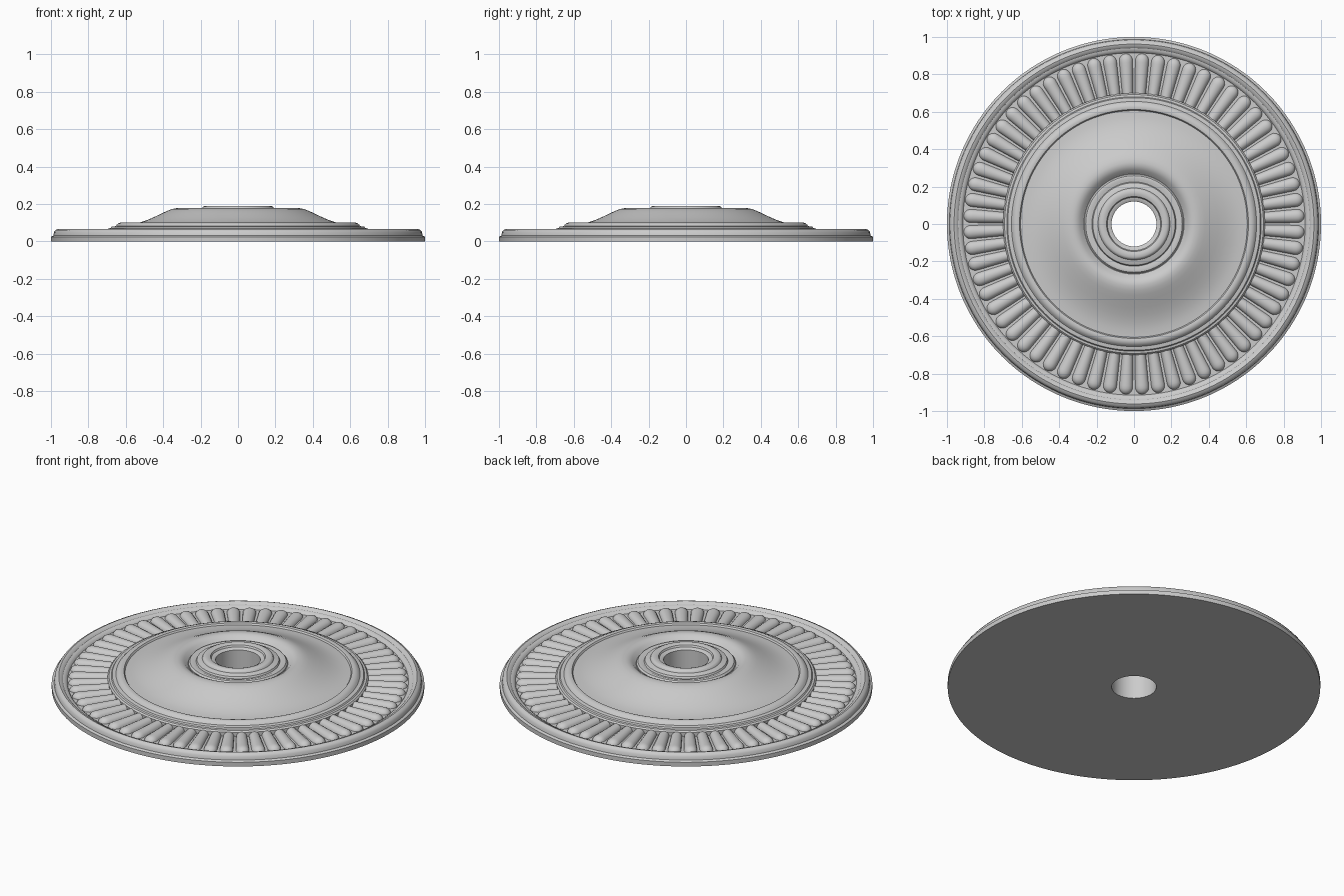
import bpy, bmesh, math

if "Cube" in bpy.data.objects:
    bpy.data.objects.remove(bpy.data.objects["Cube"])

SEG = 192      # steps around the lathe
FLUTES = 64    # raised tongues in the outer band


def finish(name, bm, angle):
    bmesh.ops.recalc_face_normals(bm, faces=bm.faces)
    me = bpy.data.meshes.new(name)
    bm.to_mesh(me)
    bm.free()
    ob = bpy.data.objects.new(name, me)
    bpy.context.collection.objects.link(ob)
    bpy.ops.object.select_all(action='DESELECT')
    ob.select_set(True)
    bpy.context.view_layer.objects.active = ob
    bpy.ops.object.shade_smooth_by_angle(angle=math.radians(angle))
    return ob


def lathe(name, profile, angle=35):
    """Spin a closed (radius, z) outline around the z axis."""
    bm = bmesh.new()
    rings = []
    for i in range(SEG):
        a = 2 * math.pi * i / SEG
        rings.append([bm.verts.new((r * math.cos(a), r * math.sin(a), z)) for r, z in profile])
    n = len(profile)
    for i in range(SEG):
        p, q = rings[i], rings[(i + 1) % SEG]
        for j in range(n):
            k = (j + 1) % n
            bm.faces.new((p[j], q[j], q[k], p[k]))
    return finish(name, bm, angle)


# Base plate with rounded rim, recessed flute band and flat underside
lathe("base_plate", [
    (0.12, 0.0), (1.0, 0.0), (1.0, 0.025), (0.987, 0.032), (0.984, 0.05),
    (0.976, 0.061), (0.962, 0.067), (0.948, 0.063), (0.940, 0.054),
    (0.930, 0.052), (0.920, 0.046), (0.915, 0.038), (0.69, 0.038), (0.12, 0.038)])

# Stepped inner moulding, shallow dish rising to the dome, and sunken groove
lathe("dome", [
    (0.12, 0.01), (0.70, 0.01), (0.70, 0.062), (0.692, 0.070), (0.68, 0.072),
    (0.675, 0.079), (0.655, 0.082), (0.648, 0.090), (0.640, 0.097),
    (0.625, 0.102), (0.612, 0.099), (0.606, 0.090), (0.57, 0.092),
    (0.53, 0.100), (0.49, 0.113), (0.45, 0.130), (0.41, 0.149),
    (0.38, 0.163), (0.355, 0.173), (0.33, 0.178), (0.31, 0.176),
    (0.29, 0.166), (0.275, 0.150), (0.268, 0.144), (0.12, 0.144)])

# Turned collar around the centre hole
lathe("centre_collar", [
    (0.12, 0.02), (0.266, 0.02), (0.266, 0.150), (0.258, 0.160), (0.245, 0.163),
    (0.232, 0.158), (0.225, 0.158), (0.220, 0.168), (0.205, 0.173),
    (0.192, 0.176), (0.187, 0.186), (0.178, 0.191), (0.160, 0.191),
    (0.147, 0.186), (0.142, 0.176), (0.130, 0.174), (0.12, 0.168)])

# Ring of convex tongues with rounded outer ends
bm = bmesh.new()
R0, R1, LEN, ARC = 0.695, 0.912, 14, 8
for f in range(FLUTES):
    mid = 2 * math.pi * (f + 0.5) / FLUTES
    rows = []
    for i in range(LEN + 1):
        t = i / LEN
        r = R0 + (R1 - R0) * math.sin(t * math.pi / 2)
        # straight shaft, then a quarter-round end
        e = max(0.0, (r - (R1 - 0.04)) / 0.04)
        s = max(0.03, math.sqrt(max(0.0, 1 - e * e)))
        half = 0.43 * 2 * math.pi / FLUTES * s
        row = []
        for j in range(ARC + 1):
            u = math.pi * j / ARC
            a = mid - half * math.cos(u)
            row.append(bm.verts.new((r * math.cos(a), r * math.sin(a),
                                     0.034 + 0.030 * s * math.sin(u))))
        rows.append(row)
    for p, q in zip(rows, rows[1:]):
        for j in range(ARC):
            bm.faces.new((p[j], q[j], q[j + 1], p[j + 1]))
        bm.faces.new((p[ARC], q[ARC], q[0], p[0]))
    bm.faces.new(rows[0])
    bm.faces.new(rows[-1])
finish("flute_ring", bm, 45)
